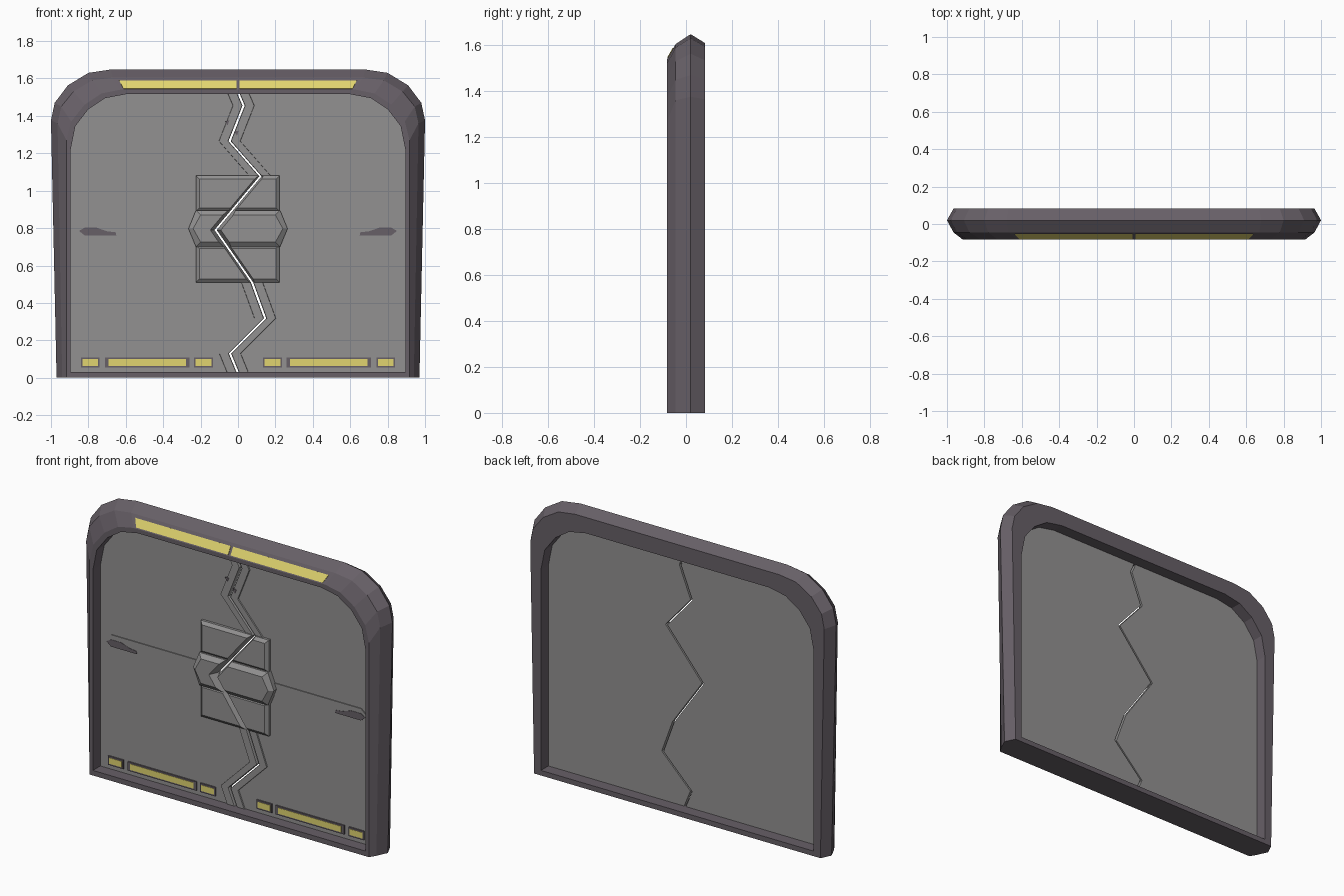
import bpy, bmesh

if "Cube" in bpy.data.objects:
    bpy.data.objects.remove(bpy.data.objects["Cube"])

def material(name, rgb):
    m = bpy.data.materials.new(name)
    m.diffuse_color = (*rgb, 1)
    m.use_nodes = True
    m.node_tree.nodes["Principled BSDF"].inputs["Base Color"].default_value = m.diffuse_color
    return m

FRAME = material("purple grey metal", (0.135, 0.115, 0.135))
DOOR = material("door grey", (0.29, 0.285, 0.285))
YELLOW = material("lamp yellow", (0.75, 0.66, 0.16))

def loft(name, rings, mat):
    """Skin closed rings of points and cap both ends."""
    bm = bmesh.new()
    vs = [[bm.verts.new(p) for p in r] for r in rings]
    n = len(rings[0])
    for a, b in zip(vs, vs[1:]):
        for i in range(n):
            j = (i + 1) % n
            bm.faces.new((a[i], a[j], b[j], b[i]))
    bm.faces.new(vs[0])
    bm.faces.new(vs[-1][::-1])
    bmesh.ops.recalc_face_normals(bm, faces=bm.faces)
    me = bpy.data.meshes.new(name)
    bm.to_mesh(me)
    bm.free()
    ob = bpy.data.objects.new(name, me)
    bpy.context.collection.objects.link(ob)
    me.materials.append(mat)
    return ob

def sgn(v):
    return 0 if abs(v) < 0.02 else (1 if v > 0 else -1)

def prism(name, pts, y_back, y_front, mat, chamfer=0.0, depth=0.0):
    """Extrude an xz outline towards -y, with an optional chamfered front."""
    rings = [[(x, y_back, z) for x, z in pts]]
    if chamfer:
        cx = (min(p[0] for p in pts) + max(p[0] for p in pts)) / 2
        cz = (min(p[1] for p in pts) + max(p[1] for p in pts)) / 2
        rings.append([(x, y_front + depth, z) for x, z in pts])
        pts = [(x - sgn(x - cx) * chamfer, z - sgn(z - cz) * chamfer) for x, z in pts]
    rings.append([(x, y_front, z) for x, z in pts])
    return loft(name, rings, mat)

def rect(x0, x1, z0, z1):
    return [(x0, z0), (x1, z0), (x1, z1), (x0, z1)]

def arch(half):
    return half + [(-x, z) for x, z in reversed(half)]

# Frame: cross-section lofted along the arch
ridge = [(.97, 0), (1, 1.376), (.98, 1.47), (.91, 1.563), (.80, 1.63), (.68, 1.648)]
middle = [(.94, 0), (.965, 1.36), (.945, 1.45), (.88, 1.53), (.78, 1.59), (.67, 1.605)]
front = [(.917, 0), (.917, 1.27), (.892, 1.37), (.82, 1.46), (.73, 1.52), (.63, 1.54)]
inner = [(.895, 0), (.895, 1.22), (.87, 1.345), (.80, 1.436), (.71, 1.495), (.60, 1.516)]
back = [(.94, 0), (.965, 1.365), (.947, 1.45), (.88, 1.535), (.78, 1.595), (.67, 1.61)]
section = [(ridge, .02), (middle, -.045), (front, -.082), (inner, -.082),
           (inner, .082), (back, .082)]
paths = [[(x, y, z) for x, z in arch(h)] for h, y in section]
loft("frame", list(zip(*paths)), FRAME)
loft("sill", [[(s * .9, y, z) for y, z in
               ((-.082, 0), (.082, 0), (.082, .03), (-.082, .03))] for s in (-1, 1)], FRAME)

# Door panel, parted later by the zigzag seam
cut_parts = [prism("door_panel", [(x * 1.01, max(z * 1.006, .015)) for x, z in arch(inner)],
                   .012, -.012, DOOR)]

# Trim running along the seam
seam = [(0, 1.525), (.03, 1.455), (-.045, 1.265), (.12, 1.077), (-.12, .79),
        (.075, .51), (.145, .318), (-.043, .13), (0, .025)]

def along_seam(name, path, profile, mat):
    return loft(name, [[(x + dx, y, z) for dx, y in profile] for x, z in path], mat)

cut_parts.append(along_seam("seam_trim", seam,
                            [(-.06, 0), (-.056, -.019), (.056, -.019), (.06, 0)], DOOR))

# Crossbar with pointed ends
cut_parts.append(prism("crossbar", [(-.86, .795), (-.82, .76), (.82, .76), (.86, .795),
                                    (.82, .83), (-.82, .83)], 0, -.0175, DOOR))

# Central lock: two plates and a hexagonal boss
for name, z0, z1 in (("upper_lock_plate", .89, 1.08), ("lower_lock_plate", .51, .71)):
    cut_parts.append(prism(name, rect(-.225, .222, z0, z1), 0, -.042, DOOR, .018, .015))
cut_parts.append(prism("lock_boss", [(-.265, .797), (-.225, .70), (.225, .70), (.265, .797),
                                     (.225, .895), (-.225, .895)], 0, -.062, DOOR, .025, .02))

# Cut the seam: narrow slot widening to a V at the front
long_seam = [(0, 1.6)] + seam + [(0, -.05)]
cutter = along_seam("seam_cutter", long_seam,
                    [(-.045, -.1), (-.006, -.012), (-.006, .1),
                     (.006, .1), (.006, -.012), (.045, -.1)], DOOR)
for ob in cut_parts:
    mod = ob.modifiers.new("seam", 'BOOLEAN')
    mod.operation, mod.solver, mod.object = 'DIFFERENCE', 'EXACT', cutter
bpy.context.view_layer.update()
deps = bpy.context.evaluated_depsgraph_get()
results = [bpy.data.meshes.new_from_object(ob.evaluated_get(deps)) for ob in cut_parts]
for ob, me in zip(cut_parts, results):
    ob.modifiers.clear()
    ob.data = me
bpy.data.objects.remove(cutter)

for s, side in ((-1, "left"), (1, "right")):
    # Worn patches at the crossbar ends
    patch = [(.85, .785), (.82, .802), (.755, .802), (.70, .783), (.655, .778),
             (.65, .761), (.82, .761)]
    prism(side + "_worn_patch", [(s * x, z) for x, z in patch], -.016, -.0195, FRAME)
    # Lower lamps in dark housings
    for i, (a, b) in enumerate(((.135, .235), (.26, .71), (.74, .84))):
        x0, x1 = sorted((s * a, s * b))
        prism(f"{side}_lamp_housing_{i}", rect(x0, x1, .055, .108), 0, -.02, FRAME)
        e = .017 if i == 1 else .008
        prism(f"{side}_lamp_{i}", rect(x0 + e, x1 - e, .064, .099), -.018, -.022, YELLOW)
    # Upper lamp lying on the frame's front slope
    def on_slope(x, z, lift):
        return (s * x, -.045 - (1.605 - z) * .569 - .87 * lift, z + .49 * lift)
    quad = ((.008, 1.588), (.635, 1.588), (.612, 1.545), (.008, 1.545))
    loft(side + "_top_lamp", [[on_slope(x, z, l) for x, z in quad] for l in (-.002, .003)], YELLOW)

# Small chips beside the seam
for i, (x, z) in enumerate(((-.058, 1.363), (-.008, 1.308))):
    prism(f"chip_{i}", [(x - .012, z + .01), (x + .012, z + .012), (x + .002, z - .014)],
          -.01, -.0215, FRAME)
